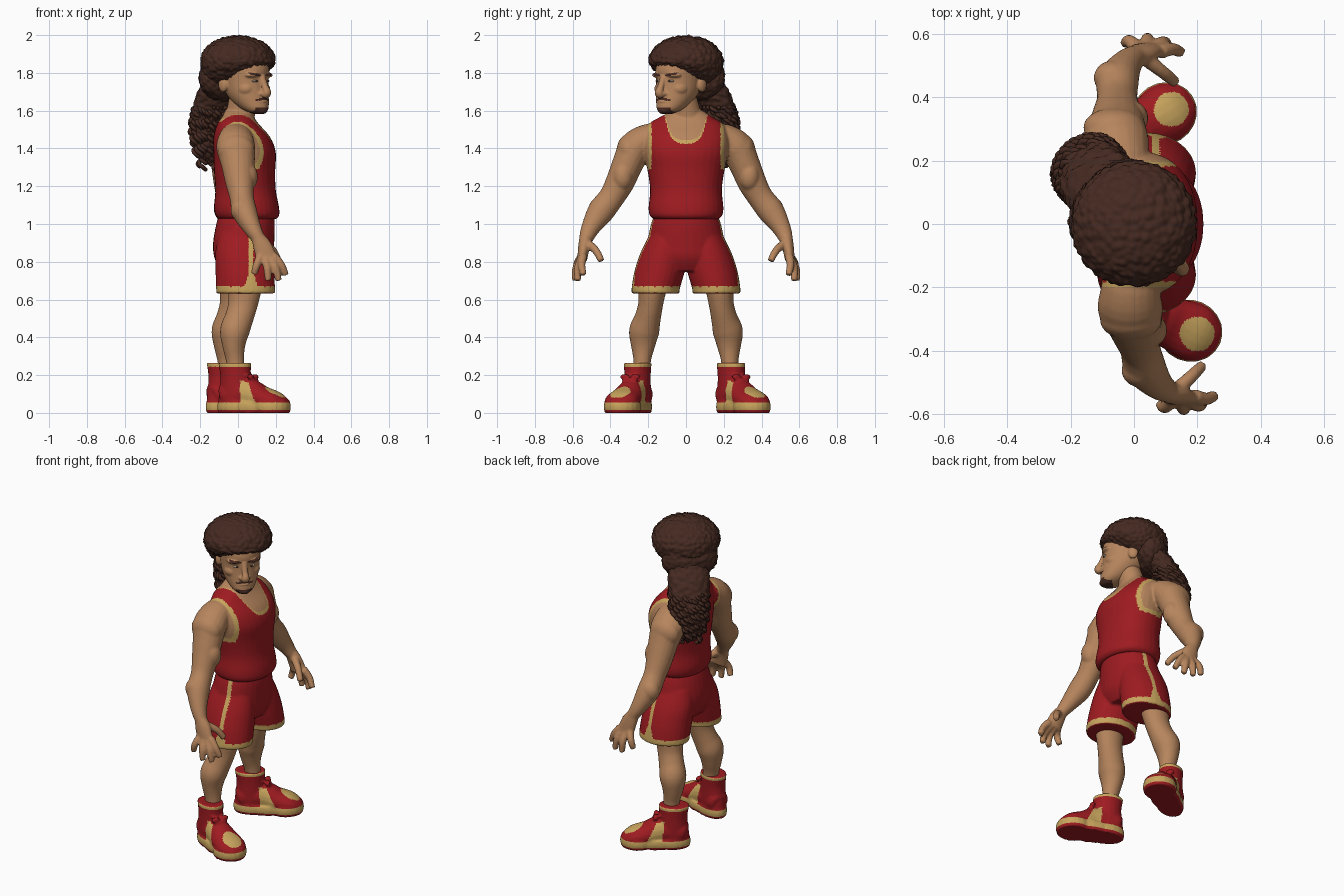
import bpy, bmesh, math, random
from mathutils import Vector, Matrix, noise

if "Cube" in bpy.data.objects:
    bpy.data.objects.remove(bpy.data.objects["Cube"])
random.seed(4)

def material(name, col):
    m = bpy.data.materials.new(name)
    m.diffuse_color = (*col, 1)
    m.use_nodes = True
    m.node_tree.nodes["Principled BSDF"].inputs["Base Color"].default_value = m.diffuse_color
    return m

SKIN = material("skin", (0.47, 0.235, 0.11))
HAIR = material("dark brown hair", (0.06, 0.023, 0.015))
RED = material("red cloth", (0.34, 0.011, 0.015))
GOLD = material("gold trim", (0.58, 0.375, 0.11))
WHITE = material("eye white", (0.6, 0.5, 0.4))
X, Z = Vector((1, 0, 0)), Vector((0, 0, 1))

def loft(bm, rings, flat=False, ref=X, sides=20, steps=4, power=1.0):
    """Closed tube through rings (x, y, z, radius_a, radius_b), splined between them."""
    P = [rings[0]] + list(rings) + [rings[-1]]
    dense = []
    for i in range(1, len(P) - 2):
        for s in range(steps):
            t = s / steps
            dense.append([0.5 * (2 * b + (c - a) * t + (2 * a - 5 * b + 4 * c - d) * t * t
                                 + (3 * b - a - 3 * c + d) * t ** 3)
                          for a, b, c, d in zip(P[i - 1], P[i], P[i + 1], P[i + 2])])
    dense.append(list(rings[-1]))
    loops = []
    for i, r in enumerate(dense):
        a, b = dense[max(i - 1, 0)], dense[min(i + 1, len(dense) - 1)]
        t = Z if flat else (Vector(b[:3]) - Vector(a[:3])).normalized()
        u = (ref - t * ref.dot(t)).normalized()
        v = t.cross(u)
        loop = []
        for k in range(sides):
            w = 2 * math.pi * k / sides
            c, s = math.cos(w), math.sin(w)
            c, s = math.copysign(abs(c) ** power, c), math.copysign(abs(s) ** power, s)
            loop.append(bm.verts.new(Vector(r[:3]) + u * r[3] * c + v * r[4] * s))
        loops.append(loop)
    for A, B in zip(loops, loops[1:]):
        for k in range(sides):
            n = (k + 1) % sides
            bm.faces.new((A[k], A[n], B[n], B[k]))
    bm.faces.new(loops[0][::-1])
    bm.faces.new(loops[-1])

def blob(bm, c, r):
    bmesh.ops.create_uvsphere(bm, u_segments=20, v_segments=12, radius=1,
                              matrix=Matrix.Translation(c) @ Matrix.Diagonal((*r, 1)))

def finish(bm, name, mats, rule=None, voxel=0, smooth=3, place=None):
    """Make an object; fuse it with a voxel remesh, colour faces by rule, then place it."""
    bmesh.ops.recalc_face_normals(bm, faces=bm.faces)
    me = bpy.data.meshes.new(name)
    bm.to_mesh(me)
    bm.free()
    ob = bpy.data.objects.new(name, me)
    bpy.context.collection.objects.link(ob)
    if voxel:
        m = ob.modifiers.new("fuse", 'REMESH')
        m.mode, m.voxel_size = 'VOXEL', voxel
        s = ob.modifiers.new("soften", 'SMOOTH')
        s.factor, s.iterations = 0.5, smooth
        dg = bpy.context.evaluated_depsgraph_get()
        me = bpy.data.meshes.new_from_object(ob.evaluated_get(dg))
        ob.modifiers.clear()
        ob.data = me
        me.name = name
    me.materials.clear()
    for m in mats:
        me.materials.append(m)
    for p in me.polygons:
        p.use_smooth = True
        p.material_index = rule(p.center, p.normal) if rule else 0
    if place:
        me.transform(place)
    return ob

# --- upper body: torso, neck, arms and hands, with the jersey coloured on ---
bm = bmesh.new()
loft(bm, [(.05, 0, 1.025, .15, .17), (.05, 0, 1.045, .168, .192), (.045, 0, 1.09, .172, .198),
          (.04, 0, 1.18, .16, .19), (.035, 0, 1.28, .162, .203), (.035, 0, 1.38, .165, .224),
          (.02, 0, 1.46, .15, .224), (0, 0, 1.53, .11, .195), (0, 0, 1.565, .085, .14),
          (0, .01, 1.6, .07, .08)], flat=True, sides=32, power=.92)
loft(bm, [(0, .01, 1.45, .08, .085), (.01, .005, 1.56, .078, .082), (.03, -.02, 1.68, .075, .075)], flat=True)
ARM = [(-.01, .13, 1.455, .085, .075), (-.012, .20, 1.45, .092, .08), (-.012, .265, 1.405, .103, .09),
       (0, .308, 1.32, .09, .082), (.01, .35, 1.22, .077, .076), (.02, .395, 1.14, .064, .068),
       (.035, .452, 1.065, .066, .07), (.075, .505, .98, .048, .05), (.11, .53, .92, .035, .037)]
PALM = [(.105, .528, .93, .036, .036), (.13, .54, .88, .05, .031), (.155, .55, .81, .055, .026)]
FINGERS = [[(.19, .545, .83), (.228, .553, .785), (.253, .543, .73)],
           [(.17, .55, .82), (.20, .573, .765), (.215, .572, .70)],
           [(.145, .553, .82), (.155, .582, .765), (.16, .585, .70)],
           [(.12, .55, .83), (.10, .578, .785), (.085, .572, .735)],
           [(.135, .525, .90), (.185, .478, .86), (.215, .448, .805)]]
for side in (-1, 1):
    def put(r):
        dx = -.03 - .22 * (r[1] - .2) if side > 0 else 0
        return (r[0] + dx, r[1] * side, *r[2:])
    loft(bm, [put(r) for r in ARM])
    loft(bm, [put(r) for r in PALM])
    blob(bm, put((-.01, .305, 1.39)), (.098, .062, .085))   # shoulder muscle
    blob(bm, put((.05, .335, 1.25)), (.055, .055, .075))    # biceps
    blob(bm, put((.02, .462, 1.075)), (.06, .055, .065))    # forearm
    for f in FINGERS:
        loft(bm, [put((*p, r, r)) for p, r in zip(f, (.024, .021, .018))], sides=10)

def jersey_rule(c, n):
    y = abs(c.y)
    armhole = .2 if c.z > 1.31 else .235
    neck = 1.445 + 900 * y ** 4 if c.x > 0 or y > .11 else 1.56
    if c.z < 1.0 or y > armhole or c.z > neck:
        return 0
    if c.z > neck - .018 or (c.z > 1.31 and y > .182) or (1.288 < c.z <= 1.31 and y > .185):
        return 2
    return 1
finish(bm, "upper_body_and_jersey", [SKIN, RED, GOLD], jersey_rule, .007, 4)

# --- shorts ---
bm = bmesh.new()
loft(bm, [(.045, 0, 1.05, .145, .165), (.04, 0, 1.0, .155, .185), (.03, 0, .9, .162, .205),
          (.03, 0, .82, .155, .21), (.03, 0, .75, .12, .17)], flat=True, sides=32)
for s in (-1, 1):
    loft(bm, [(.03, .09 * s, .95, .13, .1), (.03, .118 * s, .85, .15, .122), (.036, .14 * s, .75, .155, .133),
              (.04, .16 * s, .66, .156, .128), (.04, .16 * s, .632, .155, .127)], flat=True, sides=28)

def shorts_rule(c, n):
    notch = max(0, .74 - c.z) * .35
    stripe = abs(c.x - .07) < .012 + notch and abs(c.y) > .13 and abs(n.y) > .4
    return 1 if (c.z < .668 and n.z > -.6) or stripe else 0
finish(bm, "shorts", [RED, GOLD], shorts_rule, .0075, 3)

# --- legs ---
for s, nm in ((-1, "right_leg"), (1, "left_leg")):
    bm = bmesh.new()
    dx = -.045 if s > 0 else 0
    loft(bm, [(x + dx, y * s, z, a, b) for x, y, z, a, b in
              [(.04, .16, .74, .09, .085), (.035, .178, .65, .088, .074), (.025, .188, .57, .078, .066),
               (.005, .203, .50, .076, .07), (-.018, .222, .43, .078, .08), (-.022, .228, .35, .06, .063),
               (-.015, .232, .27, .048, .046), (-.01, .235, .15, .048, .046)]])
    blob(bm, (.06 + dx, .187 * s, .57), (.04, .05, .05))
    finish(bm, nm, [SKIN], None, .008, 3)

# --- high-top shoes, heel at the local origin and toe along x ---
def shoe_rule(c, n):
    y = abs(c.y)
    if c.z < .016:
        return 0
    toe_cap = ((c.x - .325) / .055) ** 2 + (y / .055) ** 2 < 1 and n.z > .3
    panel = abs(c.x - .2 + .3 * (c.z - .05)) < .045 - .2 * (c.z - .05) and y > .045 and c.z < .17
    collar = c.z > .245 and c.x < .2 and n.z < .8
    return 1 if c.z < .055 or toe_cap or panel or collar else 0
for nm, o, yaw in (("right_shoe", (-.1, -.22, 0), -23), ("left_shoe", (-.158, .19, 0), 32)):
    bm = bmesh.new()
    loft(bm, [(.02, 0, .085, .05, .045), (.04, 0, .09, .075, .064), (.1, 0, .1, .09, .07), (.18, 0, .095, .085, .073),
              (.25, 0, .075, .068, .085), (.33, 0, .06, .052, .088), (.385, 0, .045, .025, .055)], ref=Z)
    loft(bm, [(.1, 0, .06, .1, .07), (.098, 0, .11, .093, .07), (.095, 0, .19, .083, .068),
              (.09, 0, .265, .09, .07)], flat=True)
    for x, a, b in ((.115, .122, .078), (.3, .105, .098), (.2, .16, .085)):
        loft(bm, [(x, 0, 0, a - .006, b - .006), (x, 0, .03, a, b), (x, 0, .058, a - .004, b - .004)], flat=True)
    for k in range(4):  # laces
        blob(bm, (.175 + .028 * k - .01 * (k == 0), 0, .2 - .027 * k), (.014, .045, .012))
    for s in (-1, 1):
        blob(bm, (.195, .03 * s, .19), (.016, .026, .016))
    finish(bm, nm, [RED, GOLD], shoe_rule, .0065, 3,
           Matrix.Translation(o) @ Matrix.Rotation(math.radians(yaw), 4, 'Z'))

# --- head, built facing local x, then turned towards its right shoulder ---
TURN = Matrix.Rotation(math.radians(-43), 4, 'Z')
bm = bmesh.new()
loft(bm, [(.15, 0, 1.583, .03, .033), (.125, 0, 1.608, .072, .066), (.09, 0, 1.65, .102, .092),
          (.065, 0, 1.70, .12, .109), (.055, 0, 1.76, .126, .116), (.05, 0, 1.82, .135, .12),
          (.03, 0, 1.88, .13, .12), (.01, 0, 1.92, .08, .08)], flat=True, sides=32)
loft(bm, [(.174, 0, 1.785, .015, .018), (.195, 0, 1.73, .016, .018), (.21, 0, 1.695, .022, .024),
          (.195, 0, 1.675, .015, .022)])
blob(bm, (.185, 0, 1.69), (.024, .034, .016))   # nostrils
blob(bm, (.174, 0, 1.648), (.024, .038, .011))  # lips
blob(bm, (.174, 0, 1.631), (.024, .032, .010))
blob(bm, (.172, 0, 1.602), (.03, .035, .02))    # chin
for s in (-1, 1):
    blob(bm, (.148, .052 * s, 1.788), (.038, .045, .015))  # brow
    blob(bm, (.11, .06 * s, 1.715), (.052, .046, .04))     # cheek
    blob(bm, (.0, .116 * s, 1.738), (.03, .018, .04))      # ear

def face_rule(c, n):
    y = abs(c.y)
    brow = .018 < y < .085 and abs(c.z - 1.785 - .12 * y) < .007 and c.x > .1
    tache = y < .05 and abs(c.z - 1.664 + .15 * y) < .006 and .155 < c.x < .2
    goatee = c.x > .125 and y < .05 and c.z < 1.617
    return 1 if brow or tache or goatee else 0
finish(bm, "head", [SKIN, HAIR], face_rule, .005, 4, TURN)
for s, nm in ((-1, "right"), (1, "left")):
    bm = bmesh.new()
    blob(bm, (.164, .044 * s, 1.757), (.014, .02, .007))
    finish(bm, nm + "_eye", [WHITE], place=TURN)
    bm = bmesh.new()
    blob(bm, (.174, .044 * s, 1.757), (.006, .008, .006))
    finish(bm, nm + "_pupil", [HAIR], place=TURN)

# --- curly hair: rounded mass, nape, hanging tail and loose ringlets ---
def curls(bm, size, amount):
    bm.normal_update()
    for v, n in [(v, v.normal.copy()) for v in bm.verts]:
        d = noise.voronoi(v.co / size)[0][0]
        v.co += n * amount * (.45 - d)

bm = bmesh.new()
bmesh.ops.create_icosphere(bm, subdivisions=6, radius=1)
for v in bm.verts:
    x, y, z = v.co
    t = (x + 1) / 2
    v.co = (.197 * x, .2 * y, 1.86 + z * (.138 if z > 0 else .2 - .165 * t ** 1.3))
curls(bm, .026, .014)
finish(bm, "hair_mass", [HAIR], place=TURN)
bm = bmesh.new()
bmesh.ops.create_icosphere(bm, subdivisions=5, radius=1, matrix=Matrix.Translation((-.1, 0, 1.775))
                           @ Matrix.Diagonal((.1, .165, .125, 1)))
curls(bm, .026, .014)
finish(bm, "hair_nape", [HAIR], place=TURN)

HANG = Matrix.Rotation(math.radians(-50), 4, 'Z')
TAIL = [(-.12, 0, 1.79, .06, .10), (-.165, 0, 1.7, .08, .12), (-.215, 0, 1.6, .082, .115),
        (-.24, 0, 1.5, .078, .105), (-.245, 0, 1.42, .064, .09), (-.24, 0, 1.36, .045, .06),
        (-.235, 0, 1.32, .02, .025)]
bm = bmesh.new()
loft(bm, TAIL, flat=True, sides=60, steps=14)
curls(bm, .026, .018)
finish(bm, "hair_tail", [HAIR], place=HANG)
bm = bmesh.new()
for k in range(30):
    w, end, ph = 2 * math.pi * k / 30, random.uniform(1.28, 1.42), random.uniform(0, 6)
    pts = []
    for j in range(22):
        f = j / 21
        z = 1.62 + (end - 1.62) * f
        a = .078 - .045 * f ** 3
        cx = -.2 - .045 * math.sin(min(1, f * 1.5) * math.pi / 2)
        q = ph + j * 1.35
        pts.append((cx + a * math.cos(w) + .014 * math.cos(q), a * 1.35 * math.sin(w) + .014 * math.sin(q),
                    z, .011, .011))
    loft(bm, pts, sides=6, steps=3)
finish(bm, "hair_ringlets", [HAIR], place=HANG)
